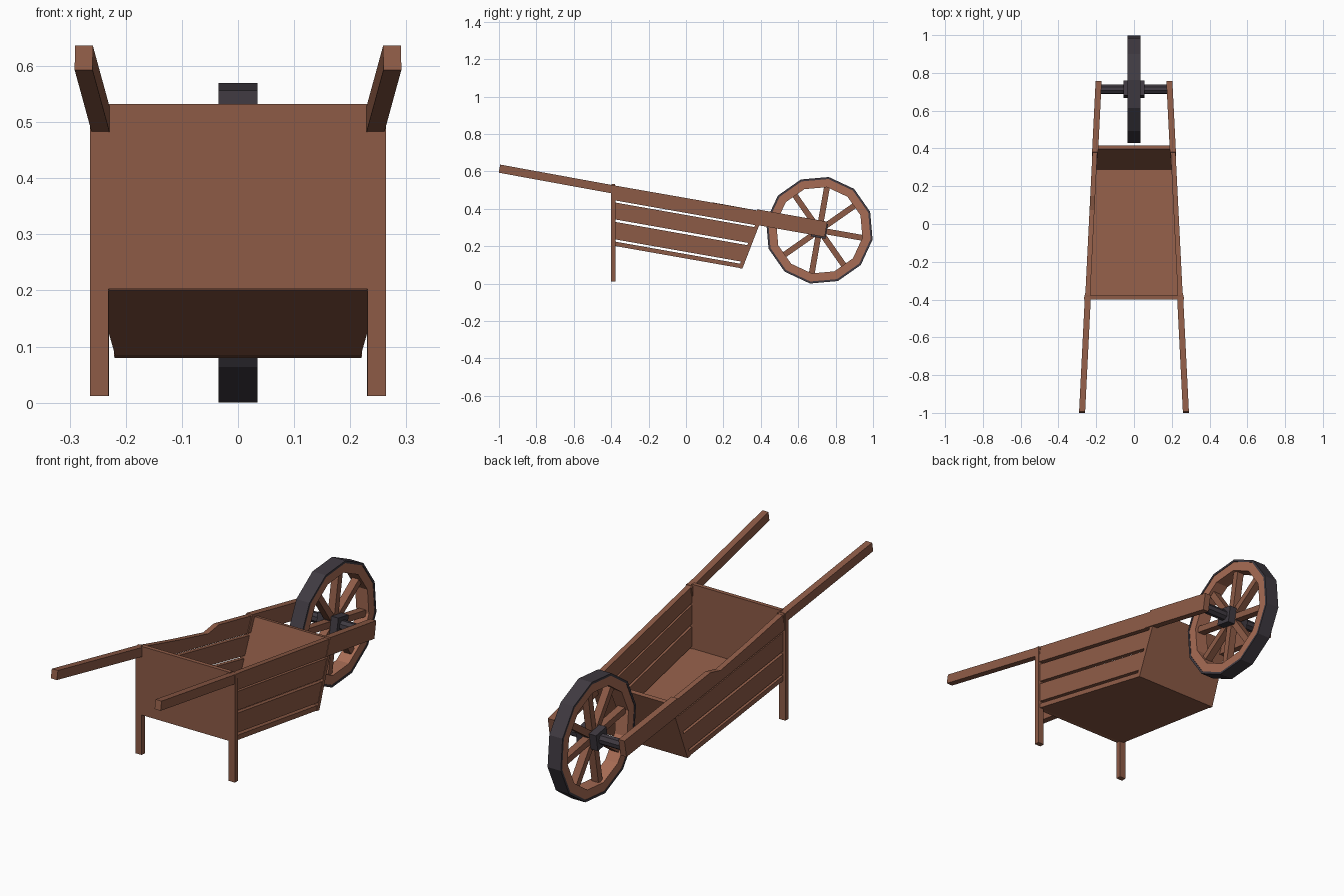
import bpy, bmesh
from math import sin, cos, radians, pi
from mathutils import Matrix, Vector

if "Cube" in bpy.data.objects:
    bpy.data.objects.remove(bpy.data.objects["Cube"])

TILT = radians(10)
C, S = cos(TILT), sin(TILT)
CY, CZ = 0.713, 0.285            # wheel centre


def mat(name, col):
    m = bpy.data.materials.new(name)
    m.diffuse_color = (*col, 1)
    m.use_nodes = True
    m.node_tree.nodes["Principled BSDF"].inputs["Base Color"].default_value = m.diffuse_color
    return m


WOOD = mat("wood", (0.27, 0.105, 0.062))
RIM = mat("rim_wood", (0.39, 0.15, 0.09))
DARK = mat("dark_iron", (0.05, 0.042, 0.053))


def P(v, w):
    """Barrow-aligned (along, up) to world (y, z)."""
    return (v * C + w * S, -v * S + w * C)


def X(y):
    """Centre of the tapering side rail."""
    return 0.225 - 0.05 * y


def vb(w):
    """Where a board meets the upright back."""
    return (-0.38 - w * S) / C


def ve(w):
    """Outer face of the sloping front board."""
    return 0.283 + 0.197 * (w - 0.131)


def finish(name, bm, m):
    bmesh.ops.recalc_face_normals(bm, faces=bm.faces)
    me = bpy.data.meshes.new(name)
    bm.to_mesh(me)
    bm.free()
    me.materials.append(m)
    ob = bpy.data.objects.new(name, me)
    bpy.context.collection.objects.link(ob)
    return ob


def prism(name, prof, xa, xb, m=WOOD):
    """Side profile of (y, z) points spanned between x = xa(y) and x = xb(y)."""
    bm = bmesh.new()
    a = [bm.verts.new((xa(y), y, z)) for y, z in prof]
    b = [bm.verts.new((xb(y), y, z)) for y, z in prof]
    bm.faces.new(a)
    bm.faces.new(b[::-1])
    n = len(prof)
    for i in range(n):
        j = (i + 1) % n
        bm.faces.new((a[i], b[i], b[j], a[j]))
    return finish(name, bm, m)


def ring(name, r0, r1, hw, m):
    """Twelve-sided hoop around the wheel centre."""
    bm = bmesh.new()
    rows = []
    for k in range(12):
        a = k * pi / 6 - TILT
        rows.append([bm.verts.new((x, CY + r * cos(a), CZ + r * sin(a)))
                     for x, r in ((-hw, r0), (hw, r0), (hw, r1), (-hw, r1))])
    for k in range(12):
        p, q = rows[k], rows[(k + 1) % 12]
        for i in range(4):
            j = (i + 1) % 4
            bm.faces.new((p[i], p[j], q[j], q[i]))
    return finish(name, bm, m)


def box(name, size, offset, angle, m):
    """Box turned about the wheel axle."""
    bm = bmesh.new()
    bmesh.ops.create_cube(bm, size=1, matrix=Matrix.Translation((CX0, CY, CZ))
                          @ Matrix.Rotation(angle, 4, 'X')
                          @ Matrix.Translation(Vector(offset))
                          @ Matrix.Diagonal((*size, 1)))
    return finish(name, bm, m)


CX0 = 0.0

# side rails, handles, planks and legs
for side, s in (("left", -1), ("right", 1)):
    def off(d, s=s):
        return lambda y: s * (X(y) + d)
    handle = [P(-1.089, 0.410), P(-1.089, 0.454), P(-0.45, 0.450), P(-0.45, 0.406)]
    prism(side + "_handle", handle, off(-0.016), off(0.016))
    top = [P(vb(0.45), 0.450)]
    if s < 0:                     # worn dip in one rail
        top += [P(-0.22, 0.434), P(0.0, 0.424), P(0.07, 0.452)]
    rail = [P(vb(0.372), 0.372)] + top + [P(0.31, 0.451), P(0.31, 0.372)]
    prism(side + "_top_rail", rail, off(-0.012), off(0.014))
    beam = [P(0.288, 0.374), P(0.306, 0.457), P(0.687, 0.457), P(0.687, 0.374)]
    prism(side + "_axle_beam", beam, off(-0.016), off(0.016))
    for i, (w0, w1) in enumerate(((0.272, 0.361), (0.167, 0.259), (0.132, 0.155))):
        pl = [P(vb(w0), w0), P(vb(w1), w1), P(ve(w1) - 0.02, w1), P(ve(w0) - 0.02, w0)]
        prism(f"{side}_side_plank_{i + 1}", pl, off(-0.012), off(0.008))
    leg = [(-0.40, 0.012), (-0.40, 0.525), (-0.376, 0.525), (-0.376, 0.012)]
    prism(side + "_leg", leg, off(-0.014), off(0.019))


def span(d):
    return (lambda y: -X(y) - d), (lambda y: X(y) + d)


# tray floor, back board, sloping front board
prism("floor", [P(vb(0.132), 0.132), P(vb(0.155), 0.155),
                P(ve(0.155) - 0.01, 0.155), P(ve(0.132) - 0.01, 0.132)], *span(-0.008))
prism("back_board", [(-0.399, 0.203), (-0.399, 0.532), (-0.379, 0.532), (-0.379, 0.203)],
      *span(-0.009))
prism("front_board", [P(ve(0.131), 0.131), P(ve(0.445), 0.445),
                      P(ve(0.445) - 0.021, 0.445), P(ve(0.131) - 0.021, 0.131)], *span(0.010))

# wheel
ring("tyre", 0.278, 0.289, 0.035, DARK)
ring("wheel_rim", 0.234, 0.279, 0.033, RIM)
for k in range(8):
    box(f"spoke_{k + 1}", (0.036, 0.205, 0.031), (0, 0.135, 0), k * pi / 4 - TILT, WOOD)
box("hub", (0.11, 0.08, 0.08), (0, 0, 0), -TILT, DARK)

# axle
bm = bmesh.new()
bmesh.ops.create_cone(bm, cap_ends=True, segments=8, radius1=0.025, radius2=0.025, depth=0.37,
                      matrix=Matrix.Translation((0, CY, CZ)) @ Matrix.Rotation(-TILT, 4, 'X')
                      @ Matrix.Rotation(pi / 2, 4, 'Y') @ Matrix.Rotation(pi / 8, 4, 'Z'))
finish("axle", bm, DARK)
